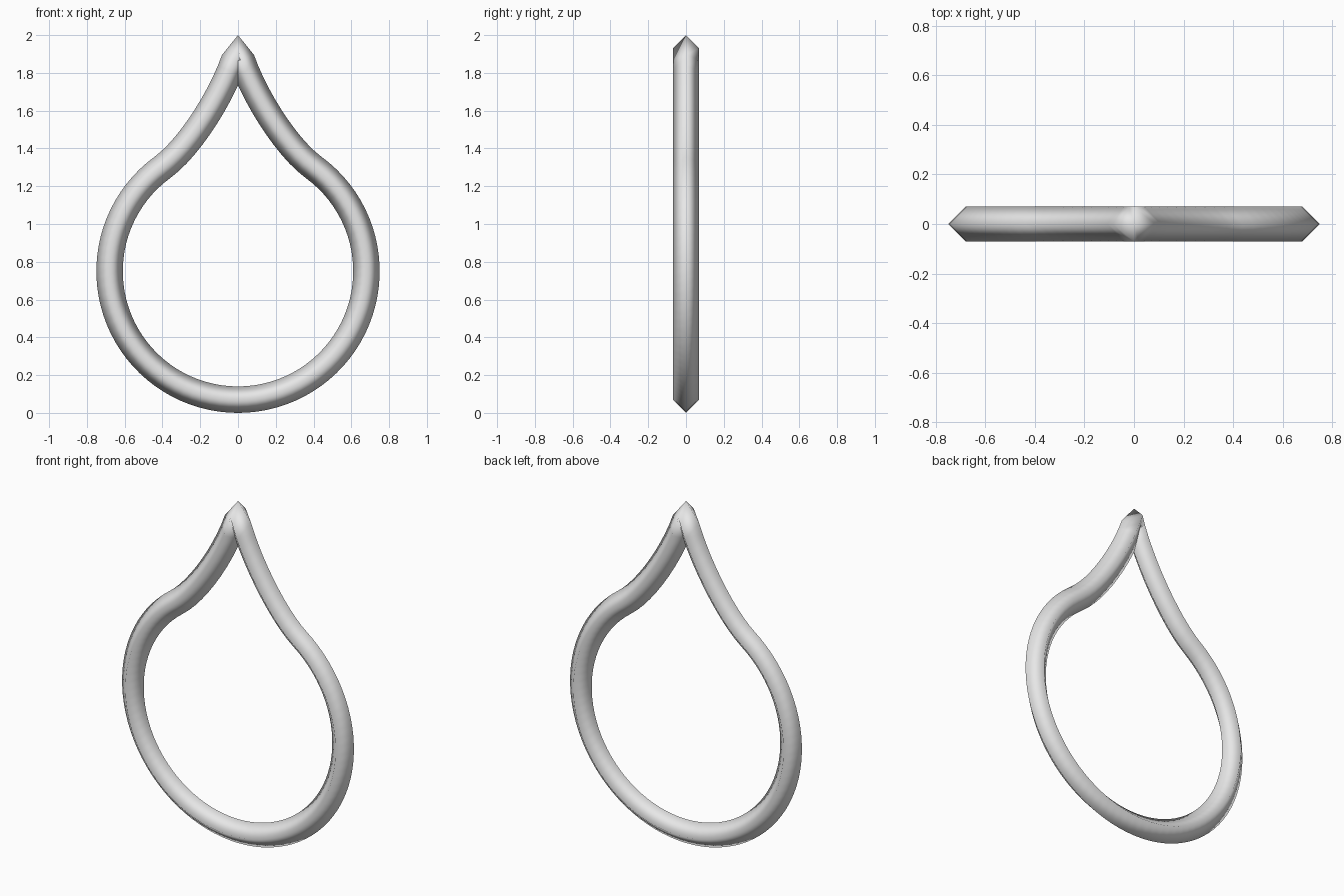
import bpy, bmesh, math
from mathutils import Vector

if "Cube" in bpy.data.objects:
    bpy.data.objects.remove(bpy.data.objects["Cube"])

R, CZ, T = 0.68, 0.75, 0.07        # ring radius, ring centre height, tube half width
END = math.radians(54)             # where the round part turns into the pointed neck

# Right half of the centre line, from bottom to tip, as (position, tangent)
path = []
N = 36
for i in range(N + 1):
    a = -math.pi / 2 + (END + math.pi / 2) * i / N
    path.append((Vector((R * math.cos(a), 0, CZ + R * math.sin(a))),
                 Vector((-math.sin(a), 0, math.cos(a)))))
p0, t0 = path[-1]
p1 = p0 + t0 * 0.18
p2, p3 = Vector((0.066, 0, 1.70)), Vector((0, 0, 1.93))
M = 12
for i in range(1, M + 1):
    t = i / M
    s = 1 - t
    pos = p0 * s**3 + p1 * 3 * s * s * t + p2 * 3 * s * t * t + p3 * t**3
    tan = (p1 - p0) * s * s + (p2 - p1) * 2 * s * t + (p3 - p2) * t * t
    path.append((pos, tan.normalized()))
path[-1] = (p3, Vector((-1, 0, 0)))  # upright section at the tip

# Left half: mirrored and reversed, without the shared end points
path += [(Vector((-p.x, 0, p.z)), Vector((t.x, 0, -t.z))) for p, t in path[-2:0:-1]]

# Sweep a diamond section round the closed path
bm = bmesh.new()
rings = []
for p, t in path:
    out = Vector((t.z, 0, -t.x))
    side = Vector((0, 1, 0))
    rings.append([bm.verts.new(p + d * T) for d in (out, side, -out, -side)])
for i, a in enumerate(rings):
    b = rings[(i + 1) % len(rings)]
    for k in range(4):
        m = (k + 1) % 4
        bm.faces.new((a[k], a[m], b[m], b[k])).smooth = True
bmesh.ops.recalc_face_normals(bm, faces=bm.faces)
if bm.calc_volume(signed=True) < 0:
    bmesh.ops.reverse_faces(bm, faces=bm.faces)

mesh = bpy.data.meshes.new("teardrop_ring")
bm.to_mesh(mesh)
bm.free()
ring = bpy.data.objects.new("teardrop_ring", mesh)
bpy.context.collection.objects.link(ring)

# Plain grey
grey = bpy.data.materials.new("light_grey")
grey.diffuse_color = (0.8, 0.8, 0.8, 1)
grey.use_nodes = True
grey.node_tree.nodes["Principled BSDF"].inputs["Base Color"].default_value = grey.diffuse_color
mesh.materials.append(grey)
